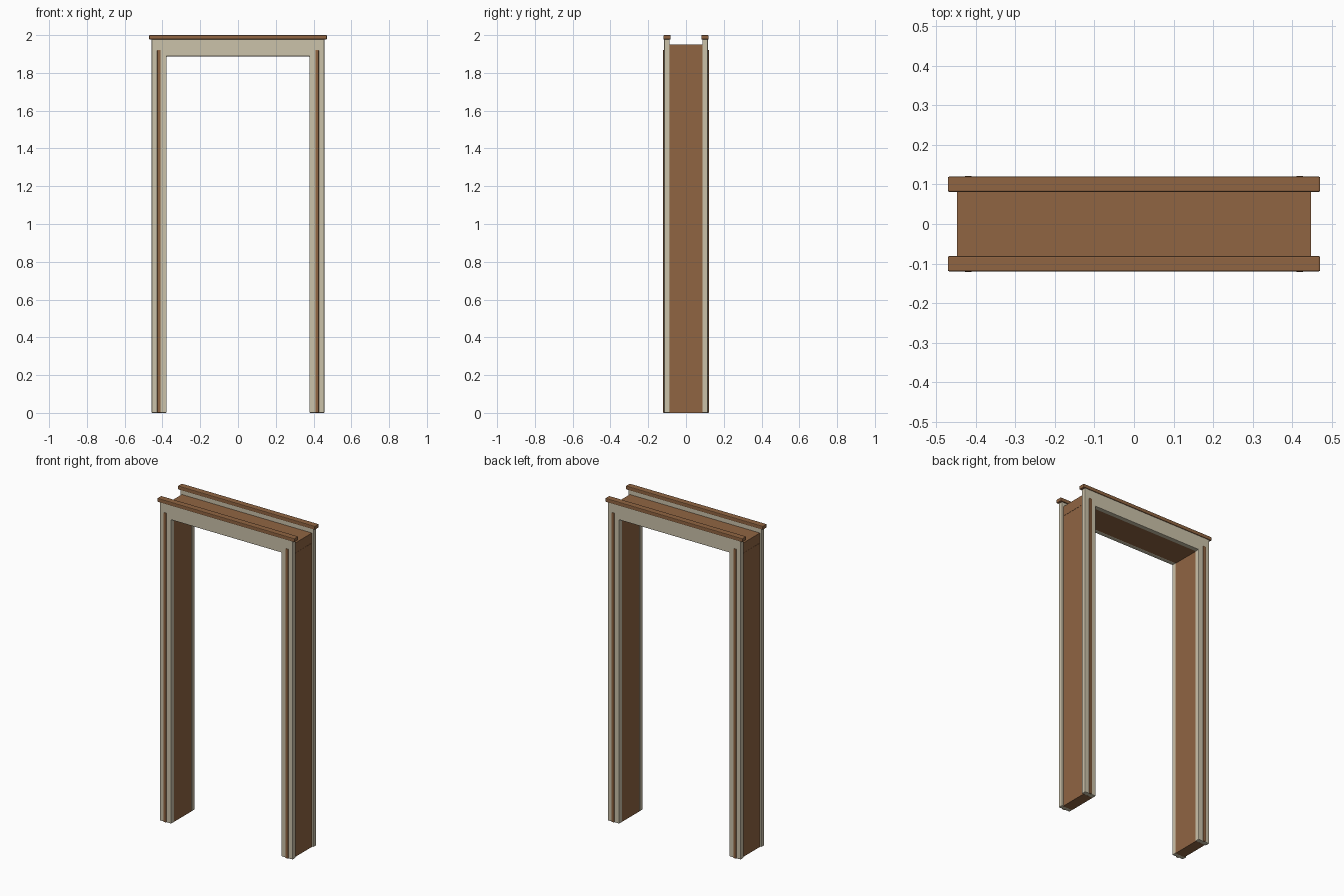
import bpy, bmesh

if "Cube" in bpy.data.objects:
    bpy.data.objects.remove(bpy.data.objects["Cube"])


def material(name, color):
    m = bpy.data.materials.new(name)
    m.diffuse_color = color
    m.use_nodes = True
    m.node_tree.nodes["Principled BSDF"].inputs["Base Color"].default_value = m.diffuse_color
    return m


CREAM = material("cream_paint", (0.60, 0.54, 0.40, 1))
WOOD = material("brown_wood", (0.28, 0.13, 0.055, 1))


def finish(name, bm, mat, bevel=0, segments=2):
    bmesh.ops.recalc_face_normals(bm, faces=bm.faces)
    me = bpy.data.meshes.new(name)
    bm.to_mesh(me)
    bm.free()
    me.materials.append(mat)
    ob = bpy.data.objects.new(name, me)
    bpy.context.collection.objects.link(ob)
    if bevel:
        b = ob.modifiers.new("soft_edges", 'BEVEL')
        b.width = bevel
        b.segments = segments
    return ob


def box(name, x, y, z, mat, bevel=0, segments=2):
    bm = bmesh.new()
    bmesh.ops.create_cube(bm, size=1)
    for v in bm.verts:
        for i, (lo, hi) in enumerate((x, y, z)):
            v.co[i] = lo if v.co[i] < 0 else hi
    return finish(name, bm, mat, bevel, segments)


def extrude_profile(name, pts, y0, y1, mat, bevel):
    bm = bmesh.new()
    face = bm.faces.new([bm.verts.new((x, y0, z)) for x, z in pts])
    new = bmesh.ops.extrude_face_region(bm, geom=[face])["geom"]
    for v in new:
        if isinstance(v, bmesh.types.BMVert):
            v.co.y = y1
    return finish(name, bm, mat, bevel)


# Inner lining of the opening: two jambs and a head board
IN, OUT, TOP = 0.38, 0.447, 1.887
for side, s in (("left", -1), ("right", 1)):
    box(f"{side}_jamb", sorted((s * IN, s * OUT)), (-0.09, 0.09), (0, TOP), WOOD)
box("head_jamb", (-OUT, OUT), (-0.09, 0.09), (TOP + 0.001, 1.95), WOOD)

# Casing, cap and bead strips on the front and back
U = [(-0.457, 0), (-0.378, 0), (-0.378, 1.887), (0.378, 1.887),
     (0.378, 0), (0.457, 0), (0.457, 1.98), (-0.457, 1.98)]
for face, s in (("front", -1), ("back", 1)):
    extrude_profile(f"{face}_casing", U, s * 0.087, s * 0.116, CREAM, 0.004)
    box(f"{face}_cap", (-0.471, 0.471), sorted((s * 0.081, s * 0.12)),
        (1.977, 2.0), WOOD, 0.004)
    for side, t in (("left", -1), ("right", 1)):
        box(f"{face}_{side}_bead", sorted((t * 0.41, t * 0.428)),
            sorted((s * 0.108, s * 0.122)), (0, 1.922), WOOD, 0.004)
